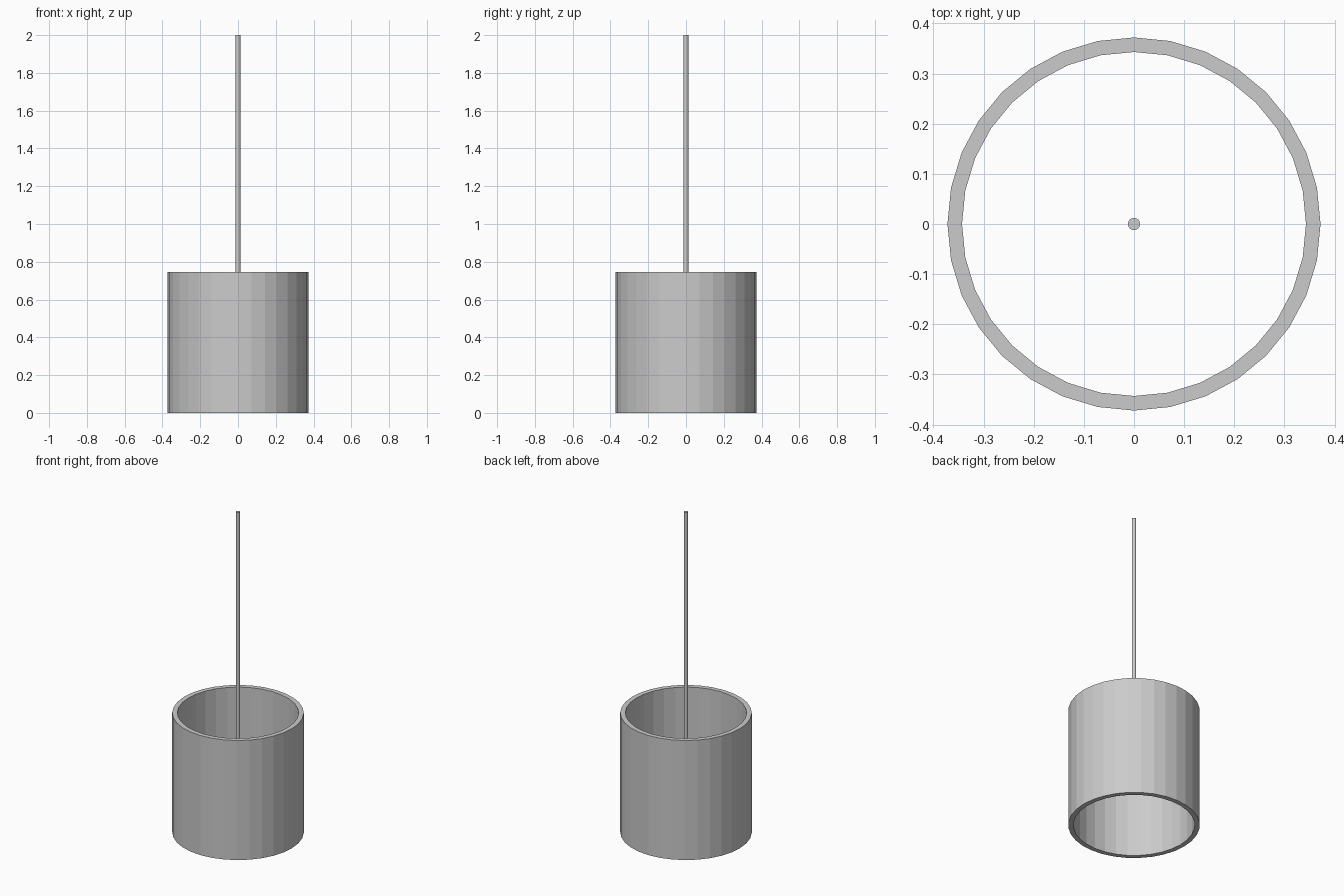
import bpy, bmesh
from math import cos, sin, pi

if "Cube" in bpy.data.objects:
    bpy.data.objects.remove(bpy.data.objects["Cube"])

SIDES = 32
SHADE_HEIGHT = 0.746


def finish(name, bm):
    bmesh.ops.recalc_face_normals(bm, faces=bm.faces)
    mesh = bpy.data.meshes.new(name)
    bm.to_mesh(mesh)
    bm.free()
    obj = bpy.data.objects.new(name, mesh)
    bpy.context.collection.objects.link(obj)
    return obj


def ring(bm, radius, z):
    return [bm.verts.new((radius * cos(2 * pi * i / SIDES),
                          radius * sin(2 * pi * i / SIDES), z))
            for i in range(SIDES)]


# Open drum shade: rectangular wall section swept around the axis
bm = bmesh.new()
section = [(0.372, 0), (0.372, SHADE_HEIGHT), (0.343, SHADE_HEIGHT), (0.343, 0)]
loops = [ring(bm, r, z) for r, z in section]
for a, b in zip(loops, loops[1:] + loops[:1]):
    for i in range(SIDES):
        j = (i + 1) % SIDES
        bm.faces.new((a[i], a[j], b[j], b[i]))
finish("lamp_shade", bm)

# Hanging rod, reaching down inside the shade
bm = bmesh.new()
bottom, top = 0.37, 2.0
bmesh.ops.create_cone(bm, cap_ends=True, segments=SIDES, radius1=0.012,
                      radius2=0.012, depth=top - bottom)
bmesh.ops.translate(bm, verts=bm.verts, vec=(0, 0, (top + bottom) / 2))
finish("hanging_rod", bm)
